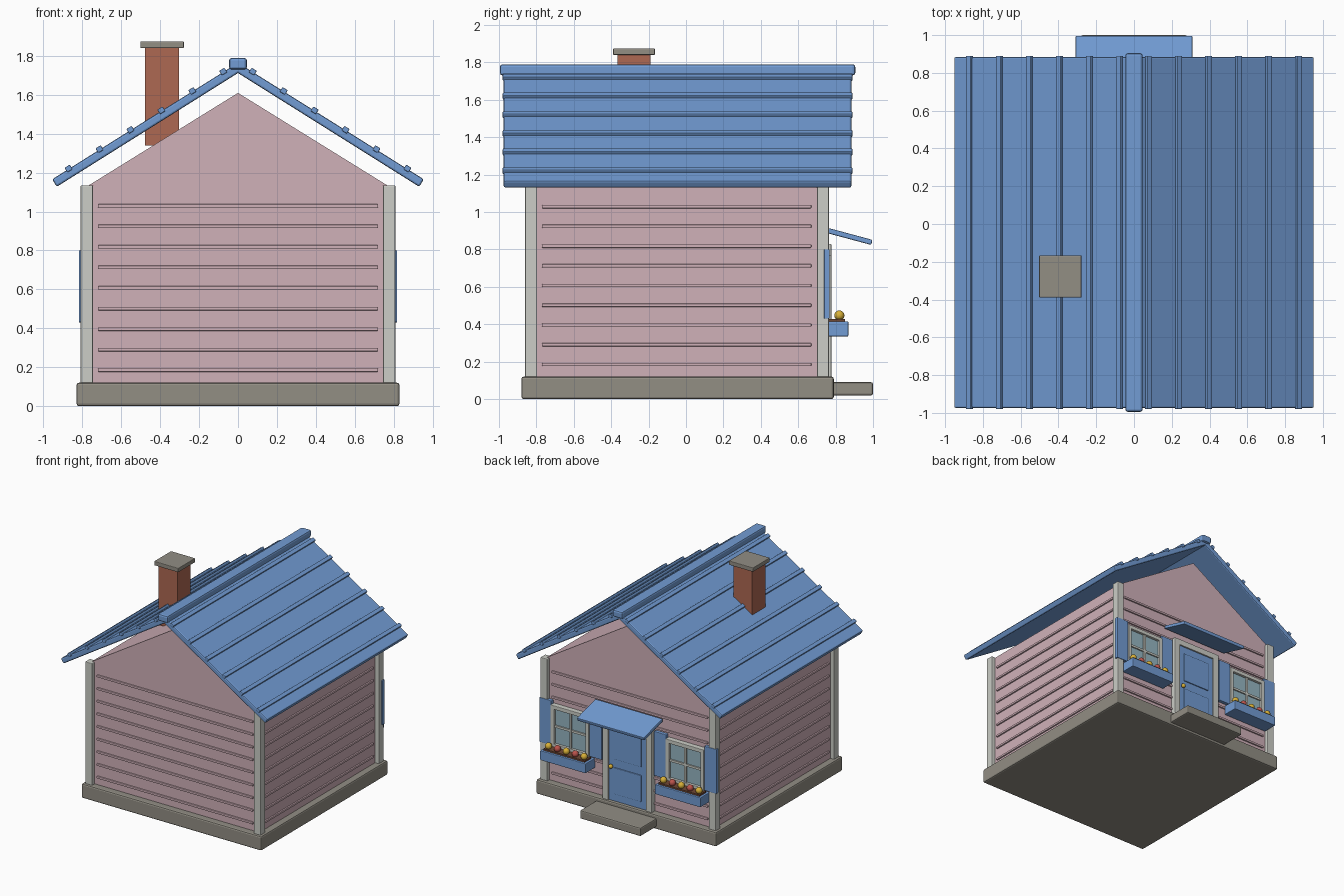
import bpy, bmesh, math
from mathutils import Vector, Matrix

cube = bpy.data.objects.get("Cube")
if cube:
    bpy.data.objects.remove(cube, do_unlink=True)


def material(name, r, g, b):
    """Flat material from sRGB bytes, stored as linear values."""
    lin = [(c / 255 / 12.92) if c < 11 else ((c / 255 + 0.055) / 1.055) ** 2.4 for c in (r, g, b)]
    m = bpy.data.materials.new(name)
    m.use_nodes = True
    m.diffuse_color = (*lin, 1)
    bsdf = next(n for n in m.node_tree.nodes if n.type == 'BSDF_PRINCIPLED')
    bsdf.inputs["Base Color"].default_value = (*lin, 1)
    return m


PINK = material("pink siding", 208, 177, 185)
BLUE = material("blue paint", 114, 156, 212)
STONE = material("grey stone", 146, 142, 132)
TRIM = material("pale trim", 204, 206, 199)
BRICK = material("red brick", 174, 104, 82)
GLASS = material("window glass", 150, 182, 194)
SOIL = material("brown soil", 112, 72, 52)
GOLD = material("gold", 216, 176, 56)
RED = material("red petals", 188, 84, 76)


def finish(name, bm, mat, bevel=0.0):
    mesh = bpy.data.meshes.new(name)
    bmesh.ops.recalc_face_normals(bm, faces=bm.faces)
    bm.to_mesh(mesh)
    bm.free()
    mesh.materials.append(mat)
    ob = bpy.data.objects.new(name, mesh)
    bpy.context.collection.objects.link(ob)
    if bevel:
        mod = ob.modifiers.new("bevel", 'BEVEL')
        mod.width, mod.segments, mod.limit_method = bevel, 2, 'ANGLE'
    return ob


def box(name, x, y, z, mat, bevel=0.0):
    """Box between (min, max) pairs on each axis."""
    bm = bmesh.new()
    bmesh.ops.create_cube(bm, size=1)
    lo, hi = Vector((x[0], y[0], z[0])), Vector((x[1], y[1], z[1]))
    for v in bm.verts:
        v.co = Vector([(lo[i] + hi[i]) / 2 + v.co[i] * (hi[i] - lo[i]) for i in range(3)])
    return finish(name, bm, mat, bevel)


def prism(name, outline, y, mat, bevel=0.0):
    """Extrude an x-z outline along y."""
    bm = bmesh.new()
    face = bm.faces.new([bm.verts.new((px, y[0], pz)) for px, pz in outline])
    new = bmesh.ops.extrude_face_region(bm, geom=[face])["geom"]
    moved = [v for v in new if isinstance(v, bmesh.types.BMVert)]
    bmesh.ops.translate(bm, verts=moved, vec=(0, y[1] - y[0], 0))
    return finish(name, bm, mat, bevel)


def ball(name, loc, radius, mat):
    bm = bmesh.new()
    bmesh.ops.create_uvsphere(bm, u_segments=12, v_segments=8, radius=radius,
                              matrix=Matrix.Translation(loc))
    for f in bm.faces:
        f.smooth = True
    return finish(name, bm, mat)


def around(c, half):
    return (c - half, c + half)


SIDES = ((1, "left"), (-1, "right"))
WX, WF, WB = 0.775, -0.825, 0.735      # wall half width, front and back planes

# Foundation and doorstep
box("foundation", (-0.83, 0.83), (-0.88, 0.79), (0, 0.12), STONE, 0.012)
box("doorstep", (-0.28, 0.28), (0.77, 1.0), (0.02, 0.09), STONE, 0.01)

# House body with gables
prism("walls", [(-WX, 0.11), (WX, 0.11), (WX, 1.13), (0, 1.61), (-WX, 1.13)], (WF, WB), PINK)

# Siding strips on all four walls
for i in range(9):
    z = around(0.185 + i * 0.1055, 0.009)
    box("front_siding", (-0.72, 0.72), around(WF, 0.012), z, PINK, 0.004)
    box("back_siding", (-0.72, 0.72), around(WB, 0.012), z, PINK, 0.004)
    for s, side in SIDES:
        box(side + "_siding", around(s * WX, 0.012), (-0.77, 0.67), z, PINK, 0.004)

# Corner posts
for s, side in SIDES:
    for y, end in ((-0.828, "front"), (0.732, "back")):
        box(f"{end}_{side}_post", around(s * 0.777, 0.032), around(y, 0.032), (0.11, 1.135), TRIM, 0.006)

# Roof slabs and battens
A = math.radians(32.1)
DOWN, UP = Vector((math.cos(A), -math.sin(A))), Vector((math.sin(A), math.cos(A)))
TOP = Vector((0, 1.765))


def slope_piece(name, s, a, b, low, high, y, bevel):
    """Slab lying on one slope, from distance a to b below the ridge."""
    corners = [(a, low), (b, low), (b, high), (a, high)]
    pts = [TOP + DOWN * d + UP * h for d, h in corners]
    prism(name, [(s * p.x, p.y) for p in pts], y, BLUE, bevel)


for s, side in SIDES:
    slope_piece(side + "_roof", s, 0, 1.128, -0.045, 0, (-0.975, 0.885), 0.01)
    for i in range(6):
        d = (0.075 + i * 0.159) / DOWN.x
        slope_piece(side + "_roof_batten", s, d - 0.016, d + 0.016, -0.012, 0.016, (-0.98, 0.89), 0.005)
box("ridge_cap", (-0.046, 0.046), (-0.995, 0.905), (1.73, 1.79), BLUE, 0.014)

# Chimney
box("chimney", around(-0.39, 0.087), around(-0.278, 0.087), (1.34, 1.845), BRICK)
box("chimney_cap", around(-0.39, 0.112), around(-0.278, 0.112), (1.84, 1.875), STONE, 0.005)

# Door with frame, panels and knob
box("door", (-0.175, 0.175), (0.72, 0.765), (0.115, 0.79), BLUE)
for z in ((0.18, 0.40), (0.47, 0.72)):
    box("door_panel", (-0.125, 0.125), (0.76, 0.773), z, BLUE, 0.004)
for s, side in SIDES:
    box(side + "_door_jamb", around(s * 0.2, 0.027), (0.72, 0.777), (0.115, 0.80), TRIM, 0.005)
box("door_lintel", (-0.227, 0.227), (0.72, 0.777), (0.78, 0.83), TRIM, 0.005)
ball("door_knob", (0.145, 0.785, 0.41), 0.018, GOLD)

# Sloping awning over the door
awning = box("awning", (-0.31, 0.31), (-0.13, 0.125), (-0.014, 0.014), BLUE, 0.006)
awning.location = (0, 0.873, 0.87)
awning.rotation_euler.x = math.radians(-15)

# Windows, shutters and flower boxes
for s, side in SIDES:
    c = s * 0.53
    box(side + "_window_glass", around(c, 0.155), (0.72, 0.756), (0.44, 0.75), GLASS)
    for k in (-1, 1):
        box(side + "_window_stile", around(c + k * 0.16, 0.016), (0.72, 0.777), (0.42, 0.77), TRIM, 0.004)
        box(side + "_window_rail", around(c, 0.176), (0.72, 0.777), around(0.595 + k * 0.16, 0.016), TRIM, 0.004)
        box(side + "_shutter", around(c + k * 0.232, 0.056), (0.738, 0.768), (0.43, 0.80), BLUE, 0.004)
    box(side + "_window_mullion", around(c, 0.009), (0.74, 0.768), (0.44, 0.75), TRIM)
    box(side + "_window_crossbar", around(c, 0.155), (0.74, 0.767), around(0.595, 0.009), TRIM)
    box(side + "_flower_box", around(c, 0.21), (0.74, 0.868), (0.335, 0.415), BLUE, 0.005)
    box(side + "_flower_soil", around(c, 0.19), (0.765, 0.85), (0.40, 0.428), SOIL)
    for i in range(5):
        ball(side + "_flower", (c + (i - 2) * 0.082, 0.82, 0.447), 0.027, RED if i % 2 else GOLD)
